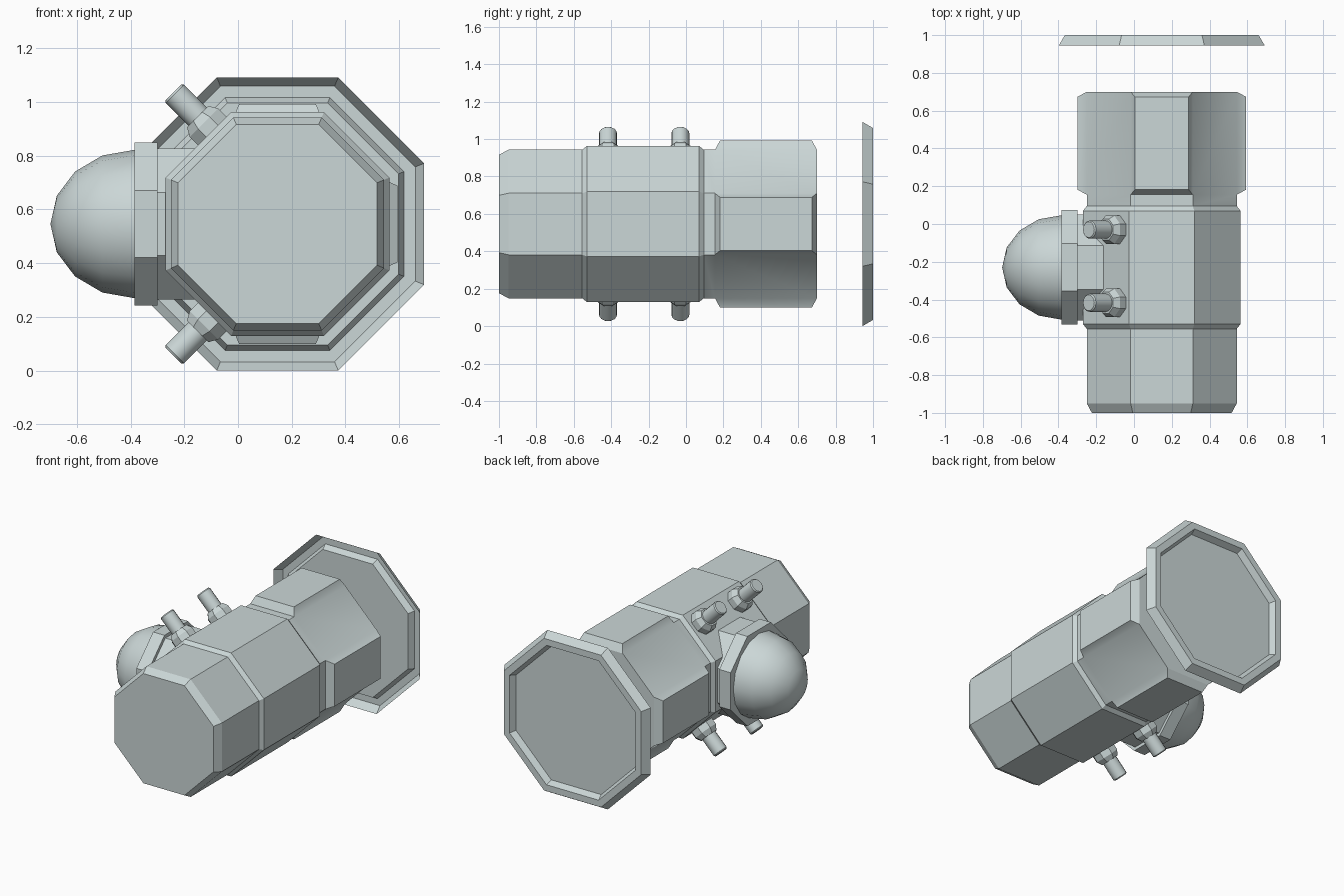
import bpy, bmesh, math
from mathutils import Matrix, Vector

if "Cube" in bpy.data.objects:
    bpy.data.objects.remove(bpy.data.objects["Cube"])

CX, CZ = 0.147, 0.546            # main axis of the barrel
A = math.pi / 8

metal = bpy.data.materials.new("pale_grey_metal")
metal.diffuse_color = (0.60, 0.68, 0.68, 1)
metal.use_nodes = True
metal.node_tree.nodes["Principled BSDF"].inputs["Base Color"].default_value = metal.diffuse_color


def finish(bm, name, angle):
    me = bpy.data.meshes.new(name)
    bm.to_mesh(me)
    bm.free()
    me.materials.append(metal)
    ob = bpy.data.objects.new(name, me)
    bpy.context.collection.objects.link(ob)
    bpy.ops.object.select_all(action='DESELECT')
    ob.select_set(True)
    bpy.context.view_layer.objects.active = ob
    bpy.ops.object.shade_smooth_by_angle(angle=math.radians(angle))
    return ob


def loft(profile, sides, origin, axis, flats=False, start=True, end=True):
    """Rings of (distance, radius) along an axis; flats=True reads radius as apothem."""
    bm = bmesh.new()
    axis = Vector(axis).normalized()
    u = Vector((0, 1, 0)) if abs(axis.y) < 0.5 else Vector((1, 0, 0))
    v = axis.cross(u)
    k = 1 / math.cos(math.pi / sides) if flats else 1
    off = math.pi / sides if flats else 0
    rings = []
    for d, r in profile:
        c = Vector(origin) + axis * d
        n = 1 if r == 0 else sides
        rings.append([bm.verts.new(c + r * k * (u * math.cos(off + 2 * math.pi * i / sides)
                      + v * math.sin(off + 2 * math.pi * i / sides))) for i in range(n)])
    for a, b in zip(rings, rings[1:]):
        for i in range(sides):
            j = (i + 1) % sides
            bm.faces.new((a[i], a[j], b[0]) if len(b) == 1 else (a[i], a[j], b[j], b[i]))
    if start:
        bm.faces.new(rings[0][::-1])
    if end and len(rings[-1]) > 1:
        bm.faces.new(rings[-1])
    return bm


# Barrel: octagonal front tube, wider middle collar, rear neck
bm = loft([(-1, 0.37), (-0.95, 0.397), (-0.555, 0.397), (-0.53, 0.417),
           (0.07, 0.417), (0.095, 0.397), (0.155, 0.397), (0.70, 0.397)],
          8, (CX, 0, CZ), (0, 1, 0), flats=True)
# Rear grip pads: raised, tapered blocks on the four upright and level sides
pads = []
for f in bm.faces:
    c = f.calc_center_median()
    n = Vector((c.x - CX, 0, c.z - CZ))
    if 0.3 < c.y < 0.6 and min(abs(n.x), abs(n.z)) < 0.01:
        pads.append((f, n.normalized()))
for f, n in pads:
    c = f.calc_center_median()
    top = bmesh.ops.extrude_discrete_faces(bm, faces=[f])['faces'][0]
    t = Vector((n.z, 0, -n.x))
    for vert in top.verts:
        d = vert.co - c
        side = d.dot(t)
        vert.co = (c + n * 0.05 + t * math.copysign(abs(side) - 0.022, side)
                   + Vector((0, math.copysign(abs(d.y) - 0.027, d.y), 0)))
finish(bm, "barrel", 25)

# Rear dish: thin pressed octagonal plate floating behind the barrel
bm = loft([(0.945, 0.545), (1.0, 0.513), (1.0, 0.47), (0.96, 0.45)],
          8, (CX, 0, CZ), (0, 1, 0), flats=True, start=False)
finish(bm, "rear_dish", 20)

# Side port: octagonal neck, flange and rounded cap
SY = -0.23
finish(loft([(-0.15, 0.281), (0.30, 0.281)], 8, (0, SY, CZ), (-1, 0, 0), flats=True),
       "side_neck", 25)
finish(loft([(0.30, 0.303), (0.385, 0.303)], 8, (0, SY, CZ), (-1, 0, 0), flats=True),
       "side_flange", 25)
dome = [(0.385 + 0.313 * math.sin(a * A), 0.276 * math.cos(a * A)) for a in range(4)]
finish(loft(dome + [(0.698, 0)], 16, (0, SY, CZ), (-1, 0, 0), start=False),
       "side_cap", 30)

# Pins with chamfered nuts, in pairs on the upper and lower left slopes
for s, row in ((1, "upper"), (-1, "lower")):
    for y, place in ((-0.03, "rear"), (-0.417, "front")):
        base = (-0.095, y, CZ + s * 0.345)
        axis = (-1, 0, s)
        finish(loft([(-0.02, 0.075), (0.045, 0.075), (0.078, 0.056)], 8, base, axis, flats=True),
               f"{row}_{place}_nut", 25)
        finish(loft([(0, 0.048), (0.198, 0.048), (0.205, 0.042)], 16, base, axis),
               f"{row}_{place}_pin", 30)
